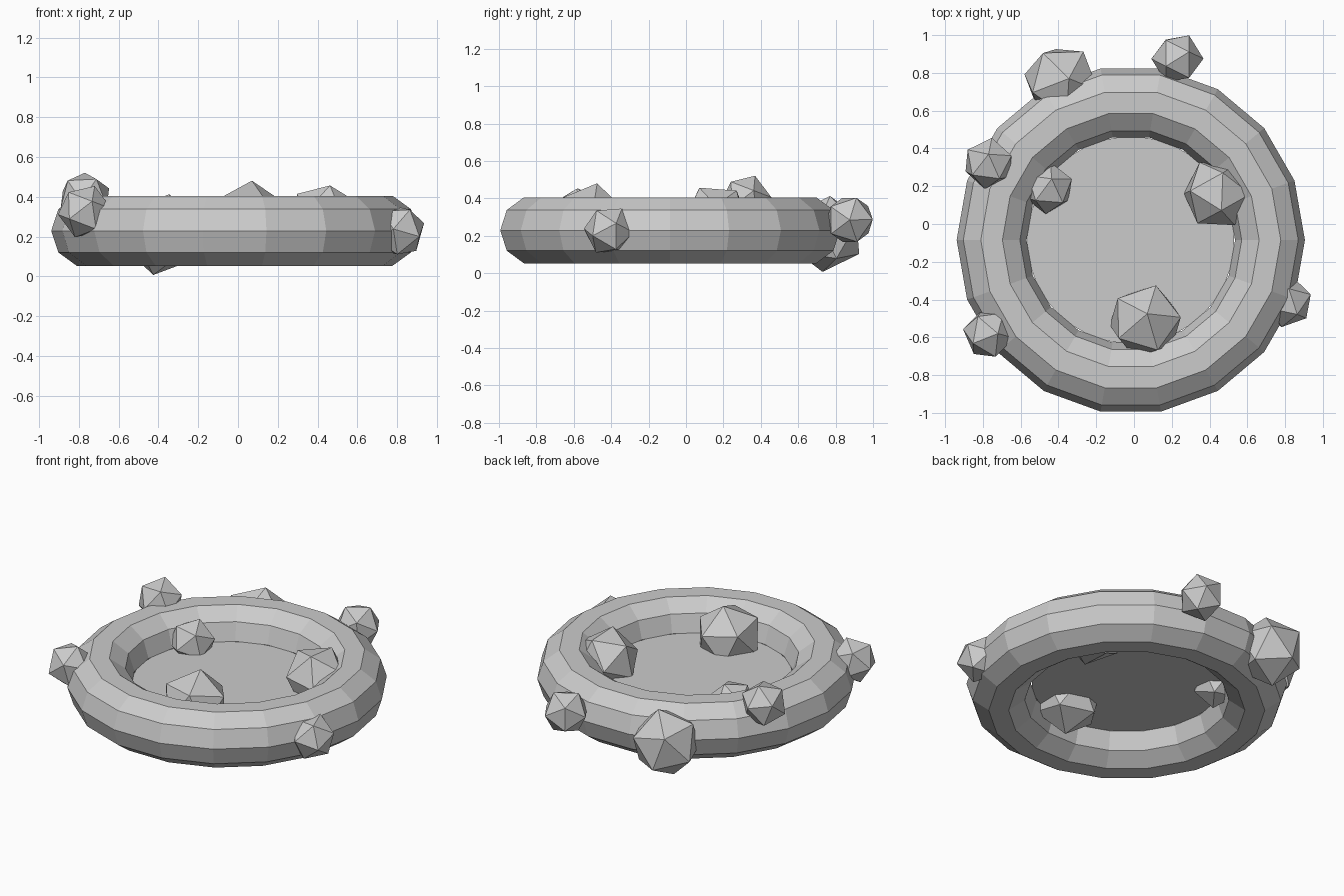
import bpy
from mathutils import Vector, Matrix

if "Cube" in bpy.data.objects:
    bpy.data.objects.remove(bpy.data.objects["Cube"])

CENTRE = (-0.017, -0.085, 0.229)

# Faceted ring: 18 sides around, 10-sided section
bpy.ops.mesh.primitive_torus_add(location=CENTRE, major_segments=18, minor_segments=10,
                                 major_radius=0.737, minor_radius=0.185)
bpy.context.object.name = "ring"

# Flat membrane filling the hole at mid height
bpy.ops.mesh.primitive_circle_add(vertices=18, radius=0.555, fill_type='NGON', location=CENTRE)
bpy.context.object.name = "centre_disc"


def nodule(name, centre, radius, pole, side):
    """Icosahedron with one corner along pole and a neighbouring corner towards side."""
    z = Vector(pole).normalized()
    x = Vector(side)
    x = (x - z * x.dot(z)).normalized()
    y = z.cross(x)
    bpy.ops.mesh.primitive_ico_sphere_add(subdivisions=1, radius=radius)
    ob = bpy.context.object
    ob.name = name
    ob.matrix_world = Matrix.Translation(centre) @ Matrix((x, y, z)).transposed().to_4x4()


# Nodules on the rim
nodule("rim_nodule_back_left", (-0.385, 0.75, 0.21), 0.208, (-0.04, -0.02, -0.2), (0.185, 0.07, 0))
nodule("rim_nodule_back", (0.23, 0.875, 0.285), 0.138, (1, 0, 0), (0, 0.04, 0.13))
nodule("rim_nodule_left", (-0.77, 0.32, 0.392), 0.138, (0, 0.05, 0.13), (0.02, 0.13, -0.05))
nodule("rim_nodule_front_left", (-0.77, -0.58, 0.325), 0.138, (0.05, 0, 0.13), (-0.1, 0.1, 0))
nodule("rim_nodule_right", (0.81, -0.412, 0.228), 0.137, (0.13, 0.04, 0.04), (0, 0.07, 0.12))

# Nodules sunk into the disc
nodule("disc_nodule_front", (0.06, -0.515, 0.28), 0.205, (0.05, 0.2, 1), (0.06, 0.2, 0))
nodule("disc_nodule_right", (0.44, 0.16, 0.29), 0.19, (0.03, 0.11, 0.15), (-0.01, -0.2, 0))
nodule("disc_nodule_left", (-0.455, 0.19, 0.265), 0.138, (0.02, 0.05, 0.13), (0.01, 0.13, 0))
